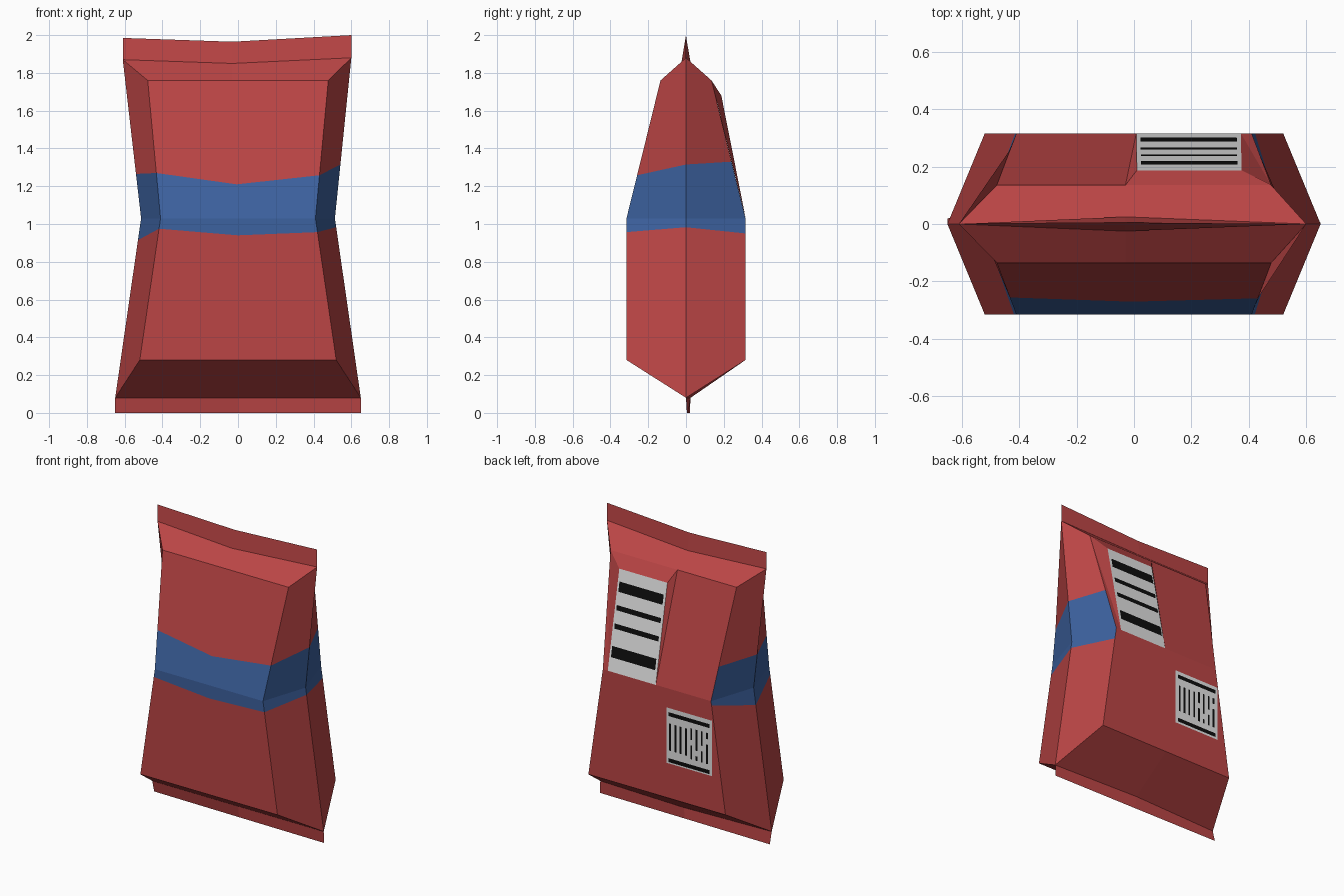
import bpy, bmesh
from mathutils import Vector

if "Cube" in bpy.data.objects:
    bpy.data.objects.remove(bpy.data.objects["Cube"])


def material(name, rgb):
    m = bpy.data.materials.new(name)
    m.diffuse_color = (*rgb, 1)
    m.use_nodes = True
    m.node_tree.nodes["Principled BSDF"].inputs["Base Color"].default_value = m.diffuse_color
    return m


RED = material("red foil", (0.50, 0.06, 0.06))
BLUE = material("blue band", (0.046, 0.122, 0.35))
WHITE = material("label grey white", (0.77, 0.77, 0.77))
BLACK = material("black ink", (0.004, 0.004, 0.004))


def make(name, verts, faces, mats, slots=None, fix=True):
    me = bpy.data.meshes.new(name)
    me.from_pydata([tuple(v) for v in verts], [], faces)
    for m in mats:
        me.materials.append(m)
    for i, p in enumerate(me.polygons):
        p.material_index = slots[i] if slots else 0
    if fix:
        bm = bmesh.new()
        bm.from_mesh(me)
        bmesh.ops.recalc_face_normals(bm, faces=bm.faces)
        bm.to_mesh(me)
        bm.free()
    ob = bpy.data.objects.new(name, me)
    bpy.context.collection.objects.link(ob)
    return ob


# Packet body: eight columns around the bag, each
# (crease, bottom, waist, shoulder, seal, band bottom z, band top z)
def column(side, face, lo, hi):
    """side: -1, 0, 1 across x; face: -1 front, 0 edge, 1 back."""
    if face == 0:
        bot, mid = (0.65 * side, 0, 0.08), (0.513 * side, 0, 1.03)
        top = (0.60, 0, 1.88) if side > 0 else (-0.61, 0, 1.87)
        return bot, bot, mid, top, top, lo, hi
    x_top = 0.478 * side if side else -0.03
    bot = (0.52 * side, 0.315 * face, 0.28)
    mid = (0.41 * side, 0.315 * face, 1.03)
    top = (x_top, 0.135 * face, 1.76)
    if side:
        seal = (0.60, 0, 1.88) if side > 0 else (-0.61, 0, 1.87)
        crease = (0.65 * side, 0, 0.08)
    else:
        seal = (-0.03, 0.025 * face, 1.85)
        crease = (0, 0.012 + 0.012 * face, 0.08)
    return crease, bot, mid, top, seal, lo, hi


columns = [column(0, -1, 0.94, 1.21), column(1, -1, 0.957, 1.258),
           column(1, 0, 0.983, 1.315), column(1, 1, 0.95, 1.33),
           column(0, 1, 0.95, 1.30), column(-1, 1, 1.0, 1.25),
           column(-1, 0, 0.915, 1.265), column(-1, -1, 0.975, 1.27)]


def at_height(a, b, z):
    a, b = Vector(a), Vector(b)
    return a.lerp(b, (z - a.z) / (b.z - a.z))


verts, faces, slots = [], [], []
ROWS = 7
for crease, bot, mid, top, seal, lo, hi in columns:
    verts += [crease, bot, at_height(bot, mid, lo), mid,
              at_height(mid, top, hi), top, seal]
for c in range(8):
    n = (c + 1) % 8
    for r in range(ROWS - 1):
        faces.append((c * ROWS + r, n * ROWS + r, n * ROWS + r + 1, c * ROWS + r + 1))
        # band wraps front and sides but not the two back columns
        slots.append(1 if r in (2, 3) and c not in (3, 4) else 0)
body = make("packet_body", verts, faces, [RED, BLUE], slots)
bm = bmesh.new()
bm.from_mesh(body.data)
bmesh.ops.remove_doubles(bm, verts=bm.verts, dist=0.0005)
bmesh.ops.dissolve_degenerate(bm, dist=0.0005, edges=bm.edges)
bmesh.ops.recalc_face_normals(bm, faces=bm.faces)
bm.to_mesh(body.data)
bm.free()


# Crimped seals: thin wedges, open lens at the body and flat at the outer edge
def seal(name, base, edge):
    make(name, base + edge,
         [(0, 1, 5, 4), (1, 2, 6, 5), (2, 3, 5, 6), (3, 0, 4, 5)], [RED])


seal("top_seal",
     [(-0.61, 0, 1.87), (-0.03, -0.025, 1.85), (0.60, 0, 1.88), (-0.03, 0.025, 1.85)],
     [(-0.61, 0, 1.985), (-0.03, 0.005, 1.965), (0.60, 0, 2.0)])
seal("bottom_seal",
     [(-0.65, 0, 0.08), (0, 0, 0.08), (0.65, 0, 0.08), (0, 0.024, 0.08)],
     [(-0.65, 0.02, 0), (0, 0.012, 0), (0.65, 0.005, 0)])

# Raised flap on the upper back, its outer face is the large label
TL, TR = Vector((0.01, 0.187, 1.68)), Vector((0.375, 0.187, 1.68))
BL, BR = Vector((0.008, 0.316, 1.03)), Vector((0.372, 0.316, 1.03))
make("back_flap",
     [(-0.03, 0.135, 1.76), (0.478, 0.135, 1.76), TL, TR, BL, BR],
     [(0, 1, 3, 2), (0, 2, 4), (1, 5, 3), (2, 3, 5, 4)],
     [RED, WHITE], [0, 0, 0, 1], fix=False)


# Printed bars: thin quads laid on a label given by its four corners
def printed(name, corners, rects, mat, lift):
    tl, tr, bl, br = corners
    out = (bl - tl).cross(tr - tl).normalized()
    if out.y < 0:
        out = -out
    vs, fs = [], []
    for u0, u1, v0, v1 in rects:
        k = len(vs)
        for u, v in ((u0, v0), (u1, v0), (u1, v1), (u0, v1)):
            vs.append(tl.lerp(tr, u).lerp(bl.lerp(br, u), v) + out * lift)
        fs.append((k, k + 1, k + 2, k + 3))
    ob = make(name, vs, fs, [mat], fix=False)
    if ob.data.polygons[0].normal.y < 0:
        ob.data.flip_normals()


bars = [(0.12, 0.22), (0.35, 0.40), (0.53, 0.58), (0.75, 0.86)]
printed("label_bars", (TL, TR, BL, BR),
        [(0.04, 0.96, a, b) for a, b in bars], BLACK, 0.004)

# Small square label on the lower back
small = [Vector((x, 0.315, z)) for z in (0.90, 0.52) for x in (-0.42, -0.075)]
printed("small_label", small, [(0, 1, 0, 1)], WHITE, 0.004)
marks = [(0.05, 0.95, 0.07, 0.14), (0.05, 0.95, 0.90, 0.97)]
gaps = [0.35, 0.5, 0.62, 0.45, None, None, None, None]
for i, g in enumerate(gaps):
    u = 0.08 + i * 0.116
    if g is None:
        marks.append((u, u + 0.04, 0.27, 0.76))
    else:
        marks += [(u, u + 0.04, 0.24, g), (u, u + 0.04, g + 0.1, 0.8)]
printed("small_label_marks", small, marks, BLACK, 0.008)
